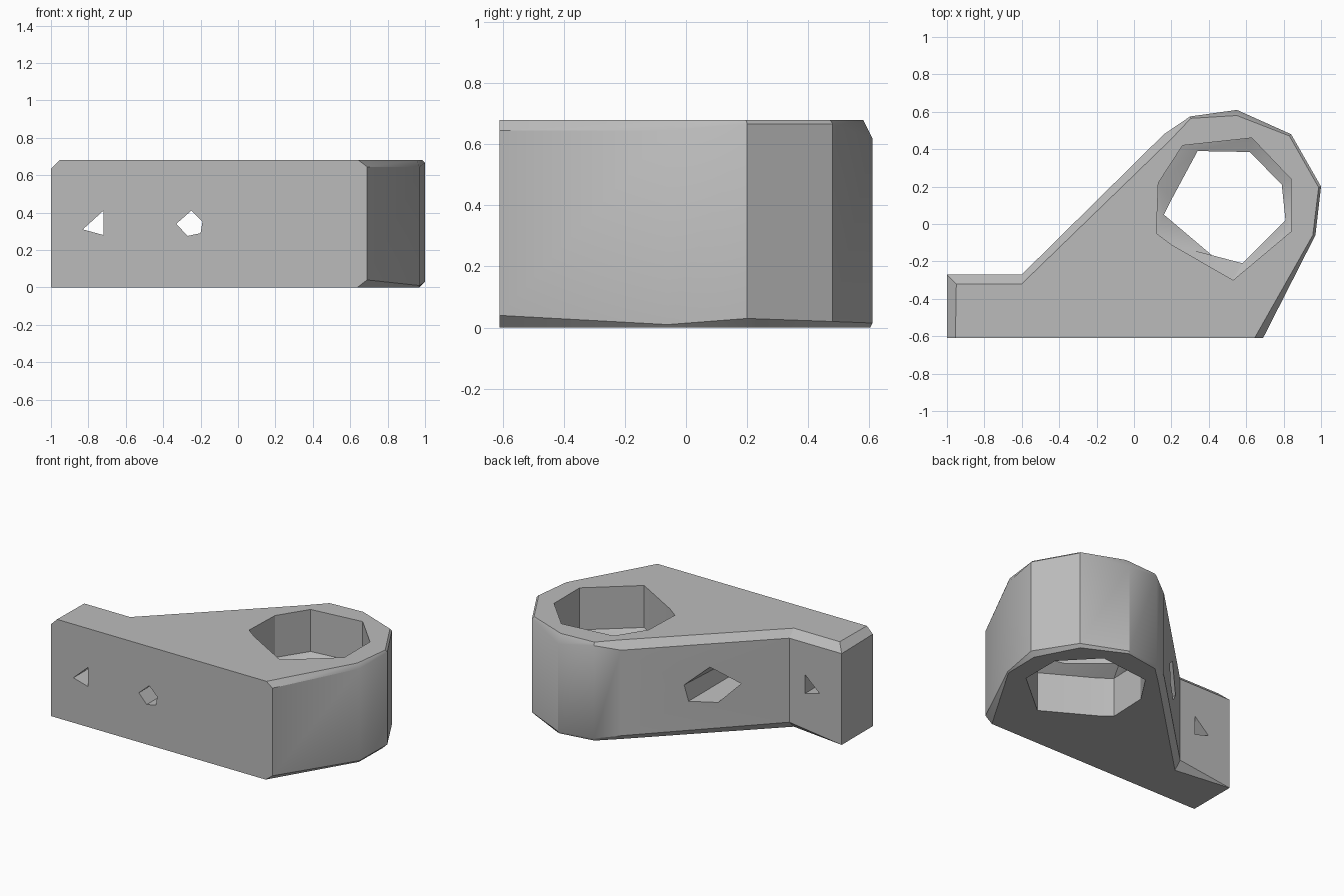
import bpy, bmesh, math

if "Cube" in bpy.data.objects:
    bpy.data.objects.remove(bpy.data.objects["Cube"])

GREY = (0.5, 0.5, 0.5, 1)
grey = bpy.data.materials.new("plain_grey")
grey.use_nodes = True
grey.diffuse_color = GREY
grey.node_tree.nodes["Principled BSDF"].inputs["Base Color"].default_value = GREY


def loft(name, rings):
    """Closed solid through rings of equal point count."""
    bm = bmesh.new()
    loops = [[bm.verts.new(p) for p in ring] for ring in rings]
    for a, b in zip(loops, loops[1:]):
        for i in range(len(a)):
            j = (i + 1) % len(a)
            bm.faces.new((a[i], a[j], b[j], b[i]))
    bm.faces.new(loops[0][::-1])
    bm.faces.new(loops[-1])
    bmesh.ops.remove_doubles(bm, verts=bm.verts, dist=0.0005)
    bmesh.ops.recalc_face_normals(bm, faces=bm.faces)
    mesh = bpy.data.meshes.new(name)
    bm.to_mesh(mesh)
    bm.free()
    mesh.materials.append(grey)
    obj = bpy.data.objects.new(name, mesh)
    bpy.context.collection.objects.link(obj)
    return obj


def cut(body, cutter):
    cutter.hide_render = True
    mod = body.modifiers.new(cutter.name, "BOOLEAN")
    mod.operation, mod.solver, mod.object = "DIFFERENCE", "EXACT", cutter
    bpy.ops.object.modifier_apply(modifier=mod.name)
    bpy.data.objects.remove(cutter)


# Bracket outline: x, y, lower chamfer, upper chamfer, inward direction
HEIGHT = 0.68
outline = [
    (-1, -0.61, 0, 0.045, 1, 0),
    (0.69, -0.61, 0.04, 0.035, -1.3, 0),
    (0.97, -0.06, 0.01, 0.035, -0.4, 0),
    (1, 0.2, 0.03, 0.013, -1, -0.3),
    (0.84, 0.48, 0.02, 0.013, -0.7, -0.7),
    (0.55, 0.61, 0.015, 0.06, 0, -0.5),
    (0.3, 0.575, 0.02, 0.02, 0.2, -0.5),
    (0.16, 0.48, 0.04, 0.05, 0.7, -0.6),
    (-0.6, -0.27, 0.05, 0.05, 0, -1),
    (-1, -0.27, 0, 0.05, 1, -1),
]
body = loft("bracket_body", [
    [(x + lo * u, y + lo * v, 0) for x, y, lo, hi, u, v in outline],
    [(x, y, lo) for x, y, lo, hi, u, v in outline],
    [(x, y, HEIGHT - hi) for x, y, lo, hi, u, v in outline],
    [(x + hi * u, y + hi * v, HEIGHT) for x, y, lo, hi, u, v in outline],
])
bpy.context.view_layer.objects.active = body
body.select_set(True)

# Large upright bore with a narrow lip halfway up
wide = [(0.26, 0.42), (0.63, 0.46), (0.84, 0.24), (0.84, -0.04),
        (0.53, -0.3), (0.2, -0.11), (0.12, -0.05), (0.13, 0.22)]
lip = [(0.34, 0.39), (0.62, 0.385), (0.79, 0.21), (0.81, 0.02),
       (0.58, -0.21), (0.42, -0.17), (0.16, 0.05), (0.2, 0.13)]
levels = [(wide, -0.1), (wide, 0.27), (lip, 0.32), (lip, 0.36), (wide, 0.39), (wide, 0.8)]
cut(body, loft("bore_cutter", [[(x, y, z) for x, y in ring] for ring, z in levels]))

# Screw hole through the flat tab
tab_hole = [(-0.83, 0.31), (-0.72, 0.41), (-0.72, 0.28)]
cut(body, loft("tab_hole_cutter", [[(x, y, z) for x, z in tab_hole] for y in (-0.8, 0)]))

# Screw hole through the web, widening toward the sloped side
web_hole = [(-0.33, 0.34), (-0.25, 0.41), (-0.19, 0.35), (-0.2, 0.29), (-0.27, 0.275)]
cx, cz = -0.26, 0.34
steps = [(-0.8, 1), (-0.3, 1), (-0.27, 1.6), (0.3, 2)]
cut(body, loft("web_hole_cutter", [
    [(cx + (x - cx) * s, y, cz + (z - cz) * s) for x, z in web_hole] for y, s in steps]))

bpy.ops.object.shade_smooth_by_angle(angle=math.radians(30))
